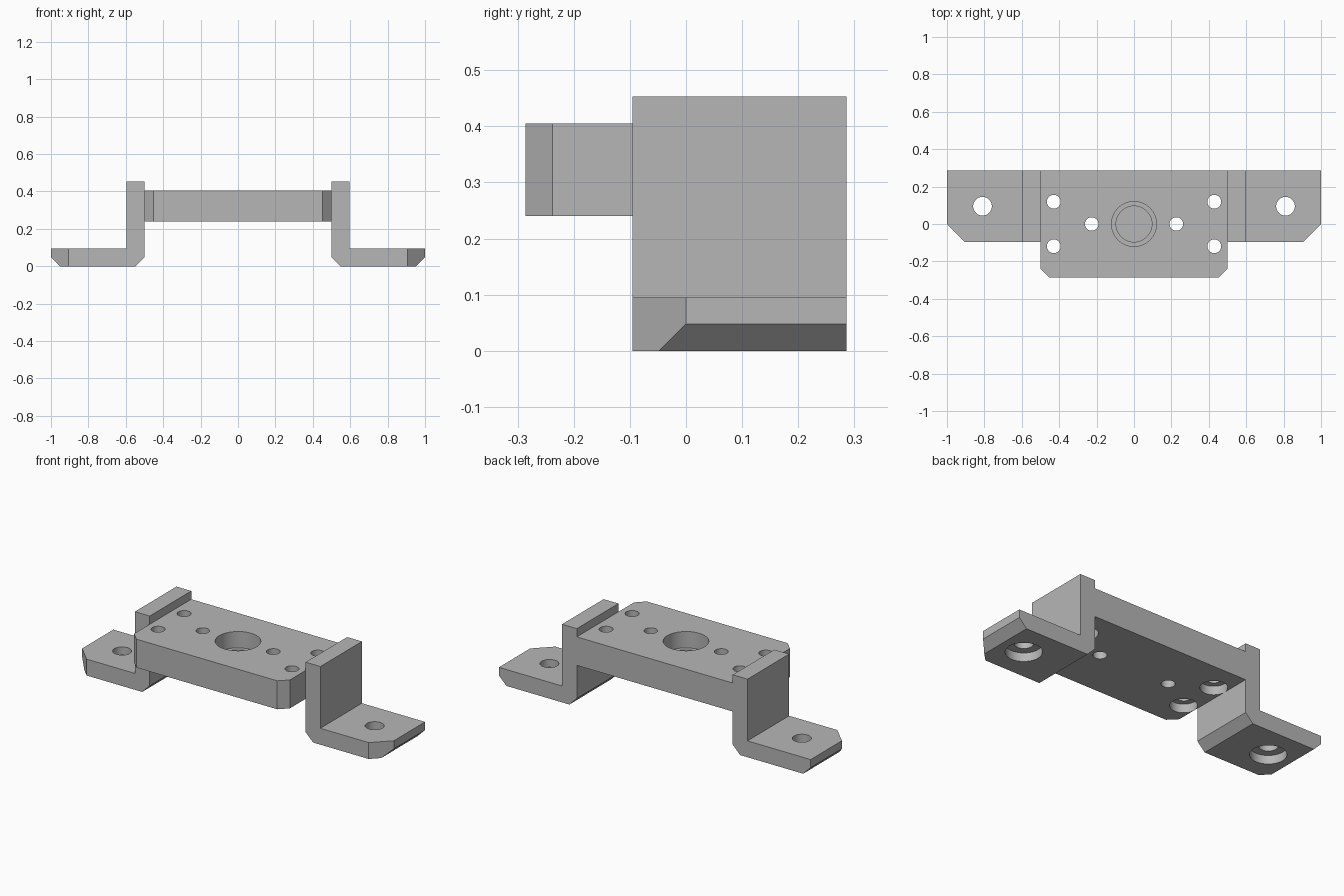
import bpy
import bmesh
from mathutils import Matrix, Vector

cube = bpy.data.objects.get("Cube")
if cube:
    bpy.data.objects.remove(cube, do_unlink=True)

grey = bpy.data.materials.new("plain grey")
grey.use_nodes = True
COLOUR = (0.47, 0.47, 0.47, 1)
grey.diffuse_color = COLOUR
grey.node_tree.nodes["Principled BSDF"].inputs["Base Color"].default_value = COLOUR

BACK, FRONT, ARM_FRONT = 0.286, -0.286, -0.095
PLATE_LOW, PLATE_TOP = 0.24, 0.405
BORE = 0.05       # depth of the screw head recesses
OVER = 0.02       # how far cutters stick out of a surface


def finish(name, bm):
    bmesh.ops.recalc_face_normals(bm, faces=bm.faces)
    mesh = bpy.data.meshes.new(name)
    bm.to_mesh(mesh)
    bm.free()
    mesh.materials.append(grey)
    obj = bpy.data.objects.new(name, mesh)
    bpy.context.collection.objects.link(obj)
    return obj


def prism(points, offset):
    """Extrude a flat outline along an offset."""
    bm = bmesh.new()
    face = bm.faces.new([bm.verts.new(p) for p in points])
    moved = bmesh.ops.extrude_face_region(bm, geom=[face])["geom"]
    bmesh.ops.translate(bm, vec=offset, verts=[v for v in moved if isinstance(v, bmesh.types.BMVert)])
    bmesh.ops.recalc_face_normals(bm, faces=bm.faces)
    return bm


def combine(target, tool, operation):
    """Apply a boolean and discard the tool."""
    mod = target.modifiers.new(operation.lower(), "BOOLEAN")
    mod.operation, mod.solver, mod.object = operation, "EXACT", tool
    bpy.context.view_layer.objects.active = target
    bpy.ops.object.modifier_apply(modifier=mod.name)
    bpy.data.objects.remove(tool, do_unlink=True)


def drill(target, x, y, radius, low, high):
    bm = bmesh.new()
    bmesh.ops.create_cone(bm, cap_ends=True, segments=48, radius1=radius, radius2=radius,
                          depth=high - low, matrix=Matrix.Translation((x, y, (low + high) / 2)))
    combine(target, finish("hole_cutter", bm), "DIFFERENCE")


# Centre plate with clipped front corners
outline = [(-0.5, BACK), (-0.5, -0.238), (-0.452, FRONT), (0.452, FRONT), (0.5, -0.238), (0.5, BACK)]
bracket = finish("mounting_bracket", prism([(x, y, PLATE_LOW) for x, y in outline],
                                           (0, 0, PLATE_TOP - PLATE_LOW)))

# L-shaped arms: upright, foot and chamfered edges, one per side
profile = [(0.5, 0.453), (0.5, 0.048), (0.548, 0), (0.952, 0), (1, 0.048), (1, 0.095),
           (0.595, 0.095), (0.595, 0.453)]
for side in (1, -1):
    bm = prism([(side * x, ARM_FRONT, z) for x, z in profile], (0, BACK - ARM_FRONT, 0))
    cut = bmesh.ops.bisect_plane(bm, geom=bm.verts[:] + bm.edges[:] + bm.faces[:],
                                 plane_co=(side, 0, 0), plane_no=Vector((side, -1, 0)).normalized(),
                                 clear_outer=True)["geom_cut"]
    bmesh.ops.contextual_create(bm, geom=[e for e in cut if isinstance(e, bmesh.types.BMEdge)])
    combine(bracket, finish("arm", bm), "UNION")

# Screw holes: feet, plate corners and inner pair
for side in (1, -1):
    drill(bracket, side * 0.81, 0.095, 0.05, -OVER, 0.095 + OVER)
    drill(bracket, side * 0.81, 0.095, 0.095, -OVER, BORE)
    drill(bracket, side * 0.226, 0, 0.036, PLATE_LOW - OVER, PLATE_TOP + OVER)
    for y in (-0.119, 0.119):
        drill(bracket, side * 0.429, y, 0.037, PLATE_LOW - OVER, PLATE_TOP + OVER)
        drill(bracket, side * 0.429, y, 0.071, PLATE_LOW - OVER, PLATE_LOW + BORE)

# Stepped blind seat in the middle of the plate
drill(bracket, 0, 0, 0.12, PLATE_TOP - 0.095, PLATE_TOP + OVER)
drill(bracket, 0, 0, 0.096, PLATE_TOP - 0.12, PLATE_TOP + OVER)

bpy.ops.object.select_all(action="DESELECT")
bracket.select_set(True)
bpy.context.view_layer.objects.active = bracket
bpy.ops.object.shade_smooth_by_angle()
